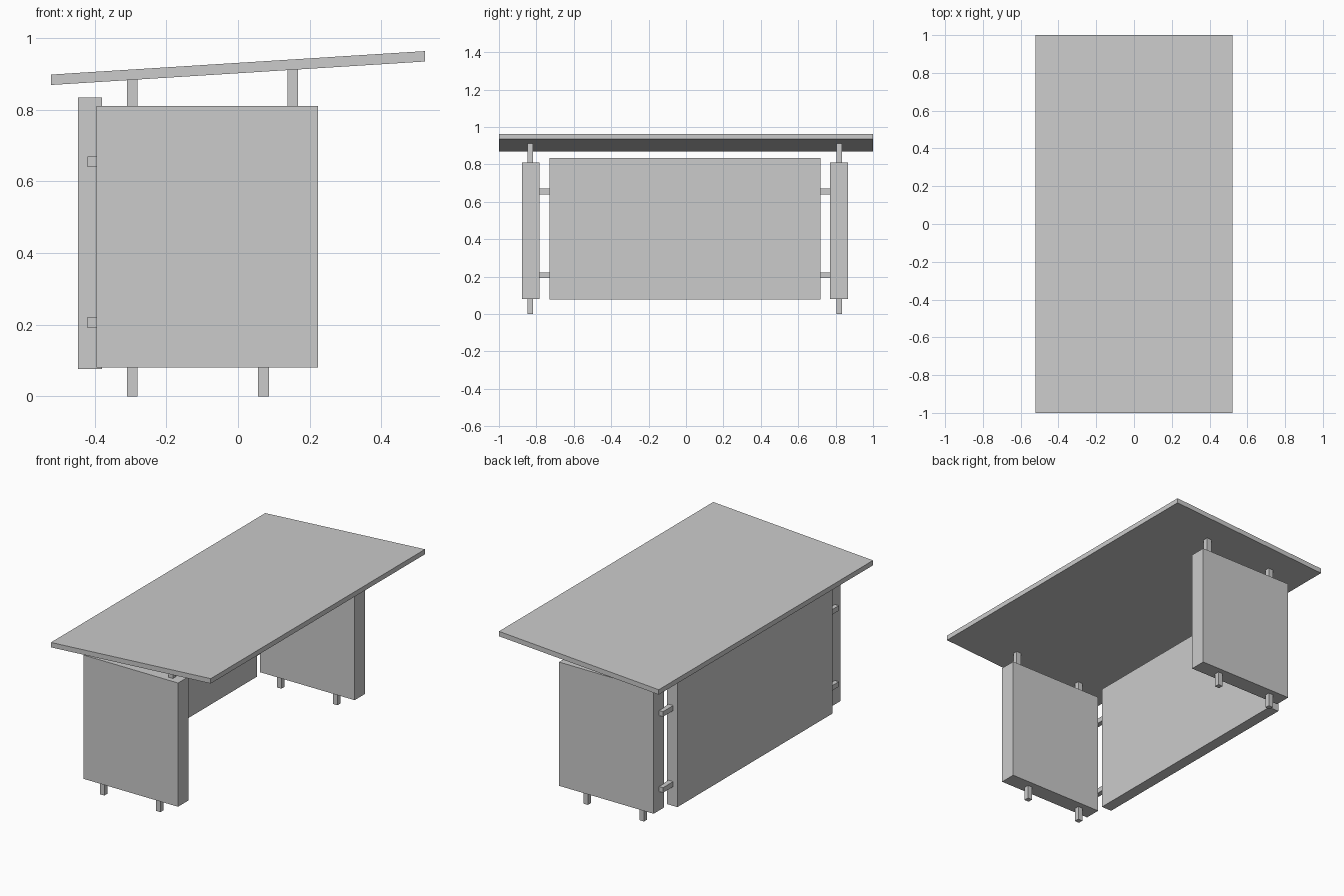
import bpy, bmesh

if "Cube" in bpy.data.objects:
    bpy.data.objects.remove(bpy.data.objects["Cube"])

MID_Y = -0.006   # centre line of the base
PEG = 0.03       # peg thickness


def box(name, x, y, z, rise=0.0):
    """Box from (min, max) ranges; rise lifts the +x end."""
    bm = bmesh.new()
    bmesh.ops.create_cube(bm, size=1)
    for v in bm.verts:
        lift = rise if v.co.x > 0 else 0.0
        v.co = [r[0] + (r[1] - r[0]) * (c + 0.5) for r, c in zip((x, y, z), v.co)]
        v.co.z += lift
    mesh = bpy.data.meshes.new(name)
    bm.to_mesh(mesh)
    bm.free()
    obj = bpy.data.objects.new(name, mesh)
    bpy.context.collection.objects.link(obj)
    return obj


# Sloping table top
box("table_top", (-0.522, 0.522), (-1, 1), (0.869, 0.898), rise=0.0655)

# Long modesty panel
box("back_panel", (-0.447, -0.38), (MID_Y - 0.725, MID_Y + 0.725), (0.077, 0.834))

for side, s in (("front", -1), ("rear", 1)):
    def span(a, b):
        return tuple(sorted((MID_Y + s * a, MID_Y + s * b)))

    # Slab at each end of the table
    box(f"{side}_end_panel", (-0.395, 0.223), span(0.776, 0.872), (0.08, 0.811))

    # Feet below and spacer posts up to the top
    y = span(0.811, 0.841)
    for i, x in enumerate((-0.31, 0.056)):
        box(f"{side}_foot_{i + 1}", (x, x + PEG), y, (0, 0.09))
    for i, x in enumerate((-0.31, 0.138)):
        under = 0.869 + (x + 0.522) / 1.044 * 0.0655
        box(f"{side}_post_{i + 1}", (x, x + PEG), y, (0.80, under + 0.01))

    # Pegs joining the end panel to the back panel
    for i, z in enumerate((0.191, 0.64)):
        box(f"{side}_joining_peg_{i + 1}", (-0.42, -0.39), span(0.71, 0.82), (z, z + PEG))
